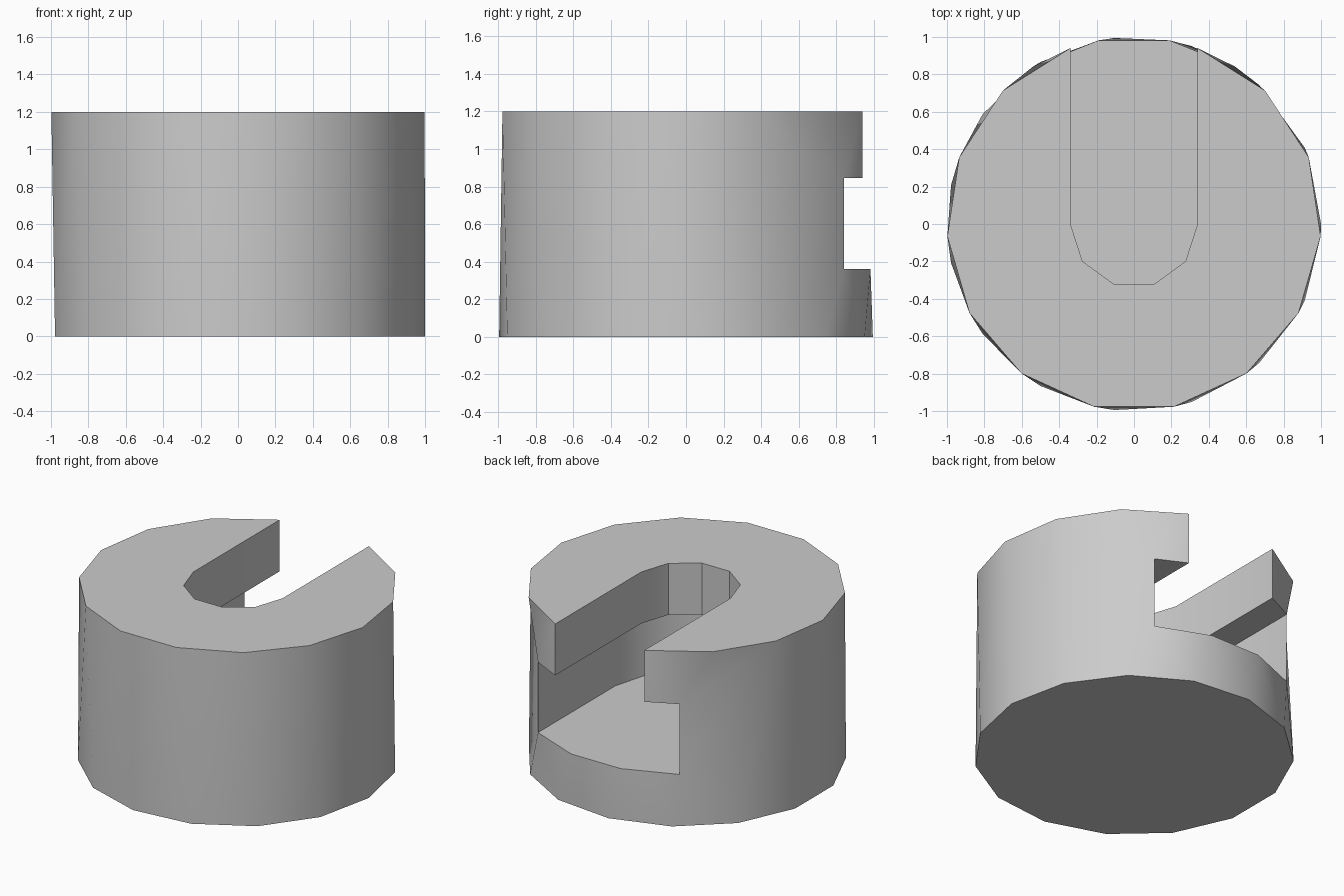
import bpy
import bmesh
from math import sin, cos, asin, acos, pi, radians
from mathutils import Vector
from mathutils.geometry import delaunay_2d_cdt

if "Cube" in bpy.data.objects:
    bpy.data.objects.remove(bpy.data.objects["Cube"])

# Main dimensions: unit radius body with a T-shaped slot open to the back
HEIGHT, CEILING, FLOOR = 1.2, 0.845, 0.36
NARROW, WIDE = 0.34, 0.54
BOTTOM_SIDES, TOP_STEPS = 15, 13

a_narrow, a_wide = acos(NARROW), acos(WIDE)
top_step = (2 * pi - (pi - 2 * a_narrow)) / TOP_STEPS


def arc(start, end, steps, radius=1.0):
    """Points along an arc, both ends included."""
    angles = [start + (end - start) * i / steps for i in range(steps + 1)]
    return [(radius * cos(a), radius * sin(a)) for a in angles]


def slot_path(half_width, steps):
    """U-shaped slot outline from the right mouth round to the left mouth."""
    mouth = sin(acos(half_width))
    return [(half_width, mouth)] + arc(0, -pi, steps, half_width) + [(-half_width, mouth)]


bm = bmesh.new()


def flat_face(points, z):
    bm.faces.new([bm.verts.new((x, y, z)) for x, y in points])


def wall(path, z0, z1):
    for (ax, ay), (bx, by) in zip(path, path[1:]):
        corners = [(ax, ay, z0), (bx, by, z0), (bx, by, z1), (ax, ay, z1)]
        bm.faces.new([bm.verts.new(c) for c in corners])


narrow, wide = slot_path(NARROW, 5), slot_path(WIDE, 6)

# Horizontal faces: base, slot floor, overhang underside and top
flat_face(arc(0, 2 * pi, BOTTOM_SIDES)[:-1], 0)
flat_face(wide + arc(pi - a_wide, a_wide, 3)[1:-1], FLOOR)
flat_face(wide + narrow[::-1], CEILING)
flat_face(arc(pi - a_narrow, 2 * pi + a_narrow, TOP_STEPS) + narrow[1:-1], HEIGHT)

# Slot walls
wall(narrow, CEILING, HEIGHT)
wall(wide, FLOOR, CEILING)

# Outer wall: outlined as (angle, height), filled, then rolled round the body
bottom = [(2 * pi * k / BOTTOM_SIDES, 0) for k in range(-4, BOTTOM_SIDES - 3)]
left_top = [(pi - a_narrow + top_step * j, HEIGHT) for j in range(6, -1, -1)]
right_top = [(a_narrow - top_step * j, HEIGHT) for j in range(8)]
floor_step = (pi - 2 * a_wide) / 3
mouth = [(pi - a_narrow, CEILING), (pi - a_wide, CEILING)]
mouth += [(pi - a_wide - floor_step * i, FLOOR) for i in range(4)]
mouth += [(a_wide, CEILING), (a_narrow, CEILING)]
outline = [Vector(p) for p in bottom + left_top + mouth + right_top]
points, _, tris, *_ = delaunay_2d_cdt(outline, [], [list(range(len(outline)))], 1, 1e-5)
rolled = [bm.verts.new((cos(p.x), sin(p.x), p.y)) for p in points]
for tri in tris:
    bm.faces.new([rolled[i] for i in tri])

bmesh.ops.remove_doubles(bm, verts=bm.verts[:], dist=1e-3)
bmesh.ops.recalc_face_normals(bm, faces=bm.faces[:])

mesh = bpy.data.meshes.new("slotted_cylinder")
bm.to_mesh(mesh)
bm.free()
body = bpy.data.objects.new("slotted_cylinder", mesh)
bpy.context.collection.objects.link(body)

# Plain grey material
grey = bpy.data.materials.new("light_grey")
grey.use_nodes = True
colour = (0.6, 0.6, 0.6, 1)
grey.diffuse_color = colour
grey.node_tree.nodes["Principled BSDF"].inputs["Base Color"].default_value = colour
mesh.materials.append(grey)

# Smooth outer wall, crisp slot edges
bpy.ops.object.select_all(action="DESELECT")
body.select_set(True)
bpy.context.view_layer.objects.active = body
bpy.ops.object.shade_smooth_by_angle(angle=radians(32))
